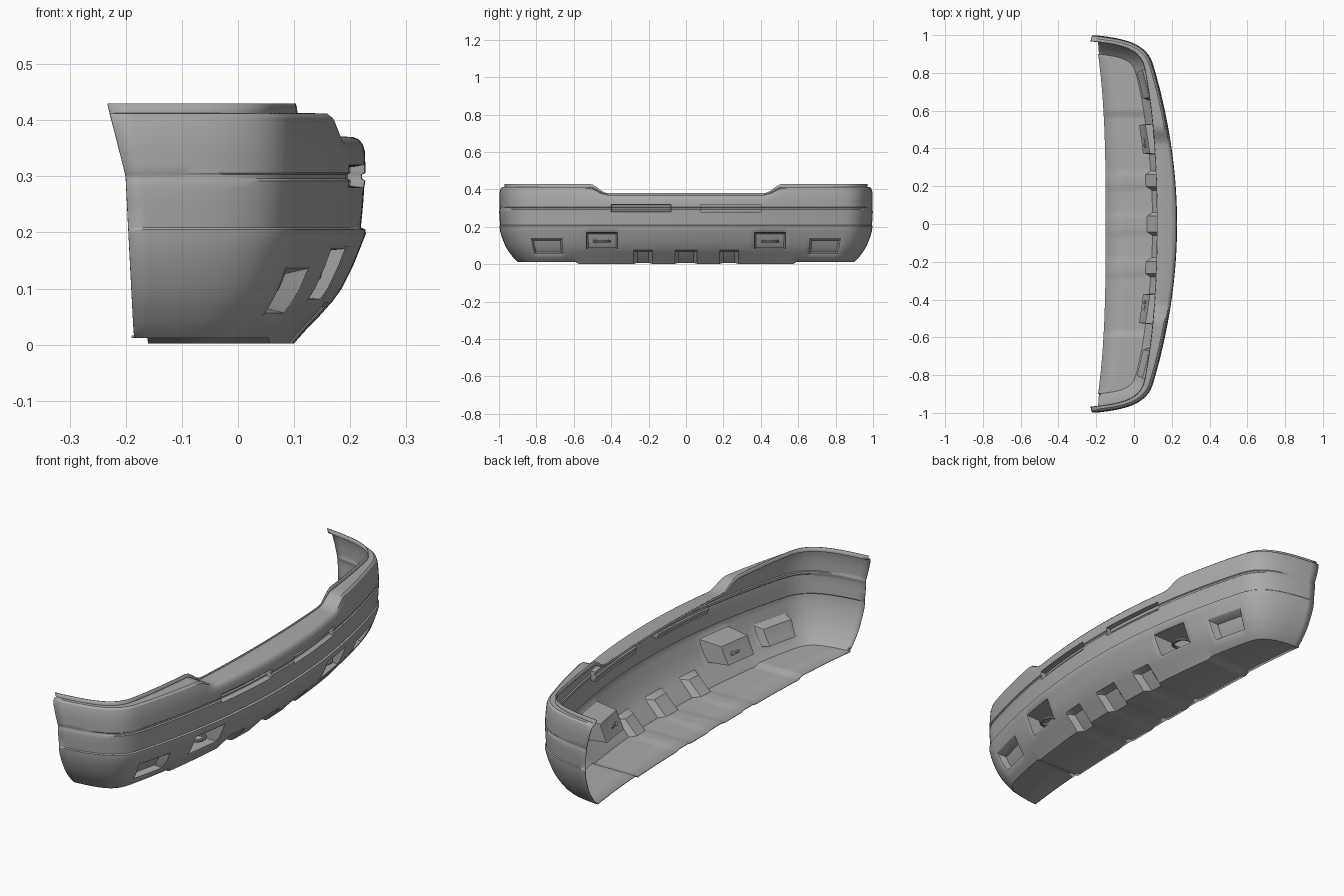
import bpy, bmesh, math
from mathutils import Vector
from mathutils.geometry import interpolate_bezier

cube = bpy.data.objects.get("Cube")
if cube:
    bpy.data.objects.remove(cube)

grey = bpy.data.materials.new("plain_grey")
grey.use_nodes = True
colour = (0.4, 0.4, 0.4, 1)
grey.diffuse_color = colour
grey.node_tree.nodes["Principled BSDF"].inputs["Base Color"].default_value = colour


def finish(obj, name):
    """Name an object, give it the grey finish and smooth it."""
    obj.name = name
    obj.data.materials.append(grey)
    bpy.ops.object.select_all(action='DESELECT')
    obj.select_set(True)
    bpy.context.view_layer.objects.active = obj
    bpy.ops.object.shade_smooth_by_angle(angle=math.radians(30))


# Plan outline: shallow bow across the nose, curved corners to the wheel arches
nose = [(0.225 - 0.18 * (i * 0.02) ** 2, i * 0.02) for i in range(-42, 43)]
corner = interpolate_bezier(Vector((0.098, 0.84)), Vector((0.066, 0.95)),
                            Vector((-0.03, 0.98)), Vector((-0.23, 0.999)), 16)[1:]
plan = [(p.x, -p.y) for p in reversed(corner)] + nose + [(p.x, p.y) for p in corner]

# Vertical section: height and inset, with the waist step and the trim groove
section = [(0.004, 0.125), (0.03, 0.10), (0.05, 0.08), (0.068, 0.064), (0.075, 0.058),
           (0.1, 0.04), (0.14, 0.02), (0.175, 0.006), (0.198, -0.003), (0.205, -0.002),
           (0.209, 0.006), (0.25, 0.002), (0.28, 0), (0.292, -0.002), (0.296, 0.004),
           (0.303, 0.004), (0.306, -0.002), (0.32, -0.002), (0.345, -0.001)]
# Upper edge: height at the middle, height at the sides, inset
crown = [(0.358, 0.385, 0.003), (0.366, 0.405, 0.01), (0.37, 0.412, 0.02)]


def shoulder(y):
    t = min(max((abs(y) - 0.42) / 0.1, 0), 1)
    return t * t * (3 - 2 * t)


def in_notch(y):
    return abs(y) < 0.05 or 0.19 < abs(y) < 0.27


def place(x, y, z, inset):
    """Move a plan point inwards and follow the slanted wheel arch edge."""
    rear = -0.185 - 0.05 * z if z < 0.3 else -0.2 - 0.25 * (z - 0.3)
    a = (x + 0.23) / 0.455
    nx = x - inset * a + (rear + 0.23) * (1 - a) ** 2
    return Vector((nx, y - math.copysign(inset * 0.8 * abs(y) ** 5, y), z))


def column(x, y):
    """All points of the shell at one station, from rear floor edge to top flange."""
    wall = []
    for z, inset in section:
        p = place(x, y, z, inset)
        if in_notch(y) and z < 0.07:
            p.x -= 0.03
        wall.append(p)
    base = wall[0]
    base.z = 0.012 if abs(y) > 0.59 else (0.007 if in_notch(y) else 0.002)
    rear = min(base.x - 0.001, -0.15 - 0.04 * abs(base.y / 0.9) ** 3)
    floor = [Vector((base.x + (rear - base.x) * t, base.y, base.z)) for t in (1, 0.5)]
    s = shoulder(y)
    top = [place(x, y, lo + (hi - lo) * s, inset) for lo, hi, inset in crown]
    width = 0.035 + 0.065 * (1 - y * y)
    for lo, hi in ((0.374, 0.413), (0.38, 0.43)):
        top.append(place(x, y, lo + (hi - lo) * s, width))
    return floor + wall + top


# Bumper shell
bm = bmesh.new()
grid = [[bm.verts.new(p) for p in column(x, y)] for x, y in plan]
faces = {}
for c in range(len(grid) - 1):
    for r in range(len(grid[0]) - 1):
        faces[c, r] = bm.faces.new((grid[c][r], grid[c + 1][r],
                                    grid[c + 1][r + 1], grid[c][r + 1]))


def pocket(y0, y1, z0, z1, depth, lip, taper):
    """Sink a rectangular window of the shell backwards, with a narrow lip."""
    region = []
    for (c, r), f in faces.items():
        k = r - 2
        if 0 <= k < len(section) - 1:
            mid_y = (plan[c][1] + plan[c + 1][1]) / 2
            mid_z = (section[k][0] + section[k + 1][0]) / 2
            if y0 < mid_y < y1 and z0 < mid_z < z1:
                region.append(f)
    if lip:
        bmesh.ops.inset_region(bm, faces=region, thickness=lip, depth=-lip / 2,
                               use_even_offset=True)
    bmesh.ops.inset_region(bm, faces=region, thickness=taper, use_even_offset=True)
    for v in {v for f in region for v in f.verts}:
        v.co.x -= depth


def both_sides(y0, y1, *rest):
    pocket(y0, y1, *rest)
    pocket(-y1, -y0, *rest)


both_sides(0.08, 0.40, 0.28, 0.32, 0.025, 0, 0.004)        # upper slots
both_sides(0.36, 0.54, 0.075, 0.175, 0.1, 0.006, 0.01)     # towing pockets
both_sides(0.66, 0.84, 0.05, 0.14, 0.035, 0.006, 0.01)     # lamp pockets

mesh = bpy.data.meshes.new("bumper_shell")
bm.to_mesh(mesh)
bm.free()
shell = bpy.data.objects.new("bumper_shell", mesh)
bpy.context.collection.objects.link(shell)
finish(shell, "bumper_shell")
sheet = shell.modifiers.new("sheet_thickness", 'SOLIDIFY')
sheet.thickness = 0.004
sheet.offset = -1

# Towing eyes inside their pockets, and the bolts behind them
for side, label in ((1, "left"), (-1, "right")):
    bpy.ops.mesh.primitive_torus_add(major_radius=0.042, minor_radius=0.007,
                                     major_segments=32, minor_segments=10,
                                     location=(0.1, side * 0.45, 0.122))
    finish(bpy.context.object, label + "_towing_eye")
    for n, y in enumerate((0.415, 0.485)):
        bpy.ops.mesh.primitive_cylinder_add(vertices=16, radius=0.009, depth=0.012,
                                            location=(0.06, side * y, 0.125),
                                            rotation=(0, math.radians(-63), 0))
        finish(bpy.context.object, f"{label}_bolt_{n + 1}")
